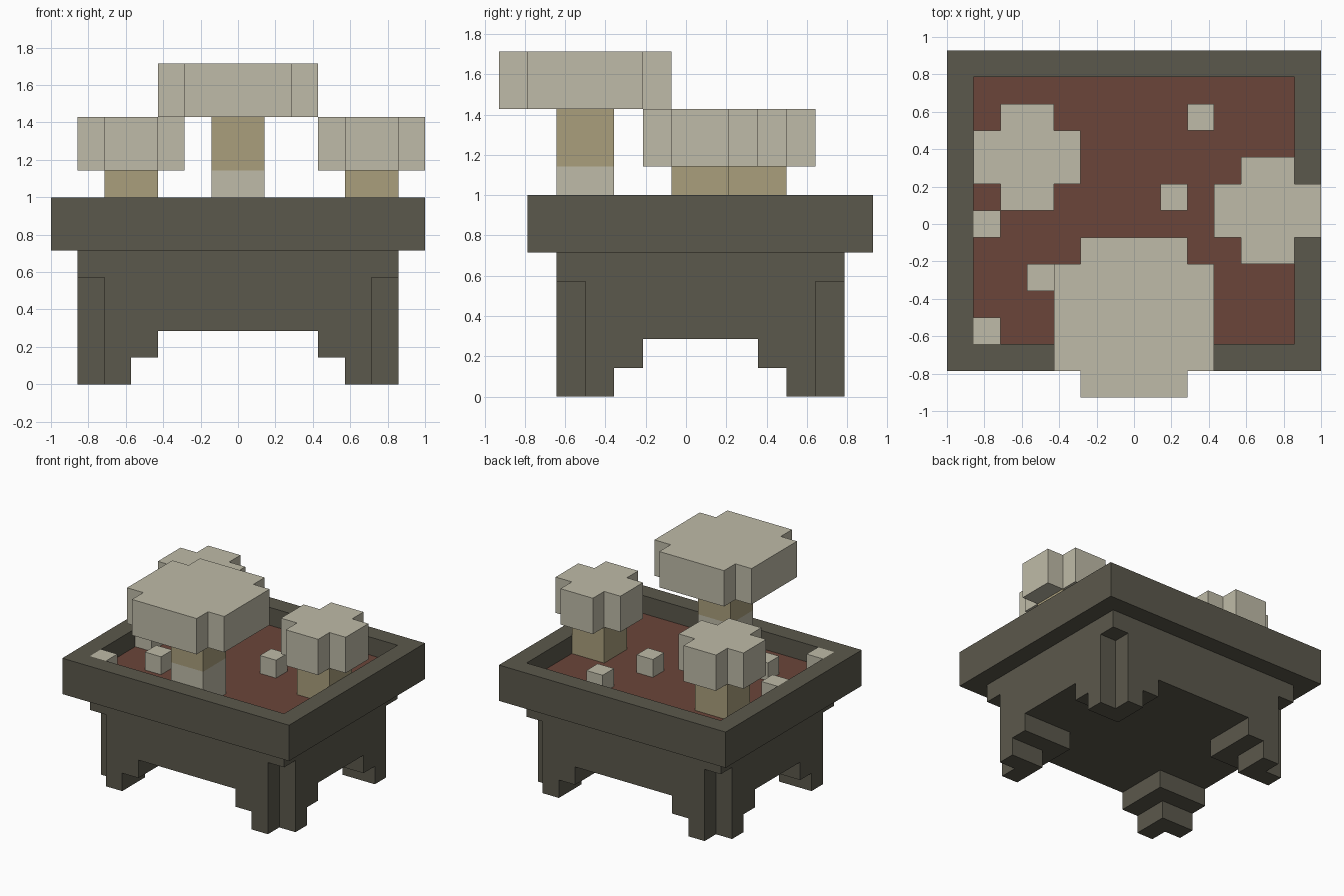
import bpy
import bmesh

U = 1 / 7      # one block of the stepped design
MID = 0.5      # y centre of the planter, in blocks

if "Cube" in bpy.data.objects:
    bpy.data.objects.remove(bpy.data.objects["Cube"], do_unlink=True)


def material(name, rgb):
    m = bpy.data.materials.new(name)
    m.use_nodes = True
    m.diffuse_color = (*rgb, 1)
    bsdf = next(n for n in m.node_tree.nodes if n.type == 'BSDF_PRINCIPLED')
    bsdf.inputs["Base Color"].default_value = (*rgb, 1)
    return m


STONE = material("dark stone", (0.105, 0.098, 0.072))
SOIL = material("red soil", (0.147, 0.060, 0.042))
PALE = material("pale cream", (0.521, 0.497, 0.392))
TAN = material("tan stem", (0.402, 0.347, 0.202))


def prism(name, outline, z0, z1, *mats):
    """Extrude a plan outline, given in blocks, from z0 to z1."""
    bm = bmesh.new()
    base = bm.faces.new([bm.verts.new((x * U, y * U, z0 * U)) for x, y in outline])
    top = bmesh.ops.extrude_face_region(bm, geom=[base])["geom"]
    verts = [v for v in top if isinstance(v, bmesh.types.BMVert)]
    bmesh.ops.translate(bm, verts=verts, vec=(0, 0, (z1 - z0) * U))
    bmesh.ops.recalc_face_normals(bm, faces=bm.faces)
    me = bpy.data.meshes.new(name)
    bm.to_mesh(me)
    bm.free()
    for m in mats:
        me.materials.append(m)
    ob = bpy.data.objects.new(name, me)
    bpy.context.scene.collection.objects.link(ob)
    return ob


def box(name, cx, cy, hx, hy, z0, z1, *mats):
    plan = [(cx - hx, cy - hy), (cx + hx, cy - hy), (cx + hx, cy + hy), (cx - hx, cy + hy)]
    return prism(name, plan, z0, z1, *mats)


def cut(ob, cutters):
    bpy.context.view_layer.objects.active = ob
    for c in cutters:
        c.hide_render = True
        mod = ob.modifiers.new("cut", 'BOOLEAN')
        mod.operation = 'DIFFERENCE'
        mod.solver = 'EXACT'
        mod.object = c
        bpy.ops.object.modifier_apply(modifier=mod.name)
        bpy.data.objects.remove(c, do_unlink=True)


# Planter body: stepped arches cut through both ways leave four feet
body = box("planter_body", 0, MID, 6, 5, 0, 5, STONE)
cutters = []
for step, height in ((0, 1), (1, 2)):
    cutters.append(box("arch_cutter", 0, MID, 4 - step, 9, -1, height))
    cutters.append(box("arch_cutter", 0, MID, 9, 3 - step, -1, height))
# Notched outer corners
for sx in (-1, 1):
    for sy in (-1, 1):
        cutters.append(box("corner_cutter", sx * 6, MID + sy * 5, 1, 1, -1, 4))
cut(body, cutters)

# Rim tray with a sunken soil bed
tray = box("planter_rim", 0, MID, 7, 6, 5, 7, STONE, SOIL)
cut(tray, [box("bed_cutter", 0, MID, 6, 5, 6, 9)])
for p in tray.data.polygons:
    is_bed = p.normal.z > 0.9 and abs(p.center.z - 6 * U) < 0.01
    p.material_index = 1 if is_bed else 0


# Mushrooms: square stems under caps with notched corners
def cap(name, cx, cy, h, z0):
    k = h - 1
    quarter = [(h, k), (k, k), (k, h)]
    plan = []
    for _ in range(4):
        plan += [(cx + x, cy + y) for x, y in quarter]
        quarter = [(-y, x) for x, y in quarter]
    return prism(name, plan, z0, z0 + 2, PALE)


for side, cx, cy in (("left", 5, 0.5), ("right", -4, 2.5)):
    box(side + "_mushroom_stem", cx, cy, 1, 1, 6, 8, TAN)
    cap(side + "_mushroom_cap", cx, cy, 2, 8)

box("tall_mushroom_foot", 0, -3.5, 1, 1, 6, 8, PALE)
box("tall_mushroom_stem", 0, -3.5, 1, 1, 8, 10, TAN)
cap("tall_mushroom_cap", 0, -3.5, 3, 10)

# Small sprouts scattered on the soil
for x, y in ((2.5, 4), (1.5, 1), (-5.5, 0), (-3.5, -2), (-5.5, -4)):
    box("sprout", x, y, 0.5, 0.5, 6, 7, PALE)
